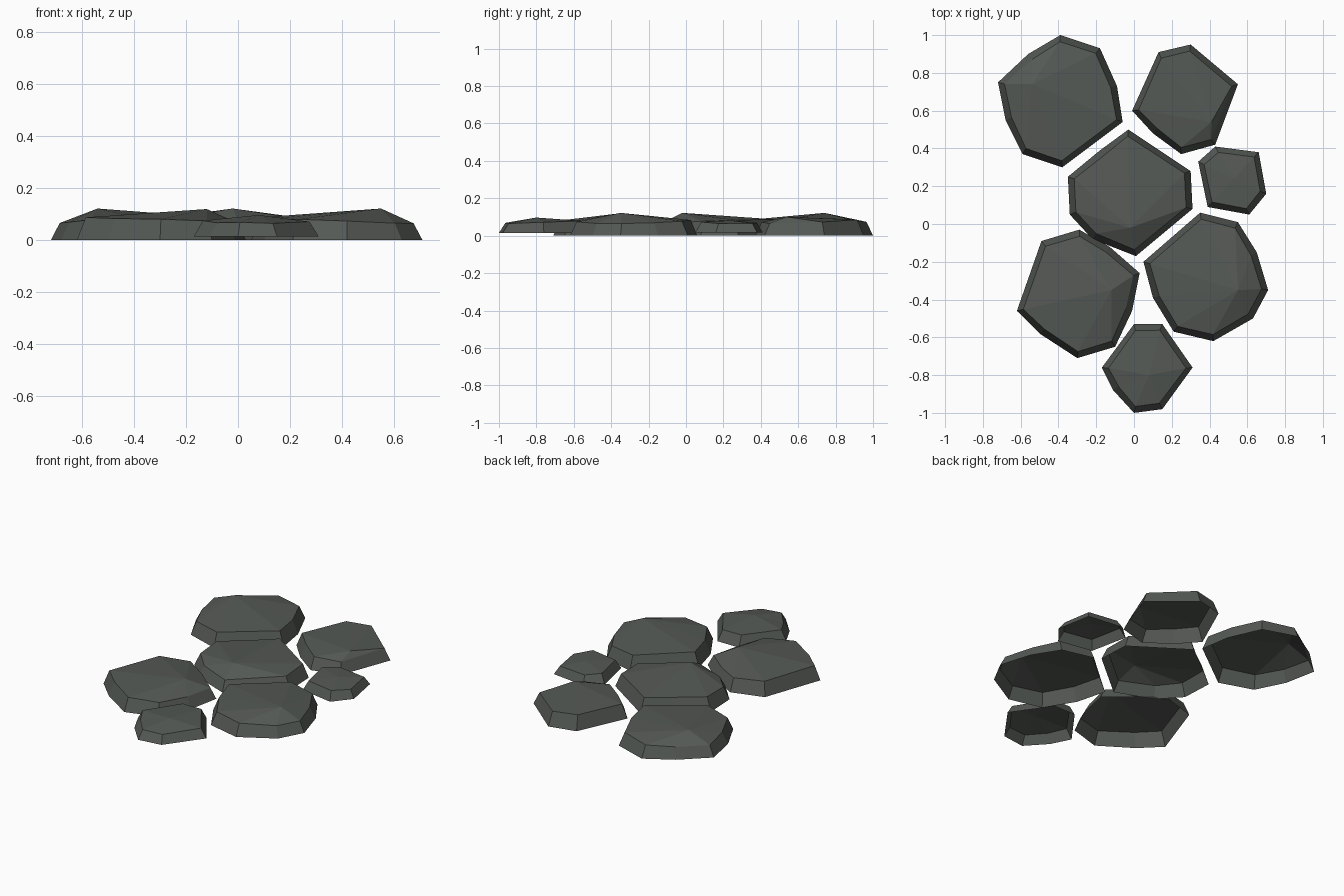
import bpy
from mathutils import Vector

if "Cube" in bpy.data.objects:
    bpy.data.objects.remove(bpy.data.objects["Cube"])

slate = bpy.data.materials.new("dark slate")
slate.diffuse_color = (0.09, 0.10, 0.09, 1)
slate.use_nodes = True
slate.node_tree.nodes["Principled BSDF"].inputs["Base Color"].default_value = slate.diffuse_color


def stone(name, outline, peak, base=0.0, near=0.065, far=0.088, inset=0.035):
    """Open-bottomed slab: tapered walls, uneven rim and an off-centre peak."""
    pts = [Vector(p) for p in outline]
    n = len(pts)
    mid = sum(pts, Vector((0, 0))) / n
    top = Vector(peak[:2])
    dists = [(p - top).length for p in pts]
    lo, hi = min(dists), max(dists)
    verts = [(p.x, p.y, base) for p in pts]
    for p, d in zip(pts, dists):
        q = p + (mid - p).normalized() * inset
        verts.append((q.x, q.y, near + (far - near) * (d - lo) / (hi - lo)))
    verts.append(peak)
    faces = []
    for i in range(n):
        j = (i + 1) % n
        # outlines run clockwise seen from above
        faces.append((j, i, n + i, n + j))
        faces.append((n + j, n + i, 2 * n))
    mesh = bpy.data.meshes.new(name)
    mesh.from_pydata(verts, [], faces)
    mesh.materials.append(slate)
    ob = bpy.data.objects.new(name, mesh)
    bpy.context.collection.objects.link(ob)


# back pair
stone("back_left_stone",
      [(-.72, .75), (-.56, .90), (-.39, 1.0), (-.18, .93), (-.09, .73),
       (-.06, .54), (-.38, .30), (-.59, .37), (-.68, .55)], (-.54, .74, .122))
stone("back_right_stone",
      [(.13, .91), (.30, .95), (.55, .74), (.43, .42), (.25, .37),
       (.10, .48), (-.01, .60)], (.41, .54, .10))
# middle
stone("centre_stone",
      [(-.03, .50), (.30, .28), (.31, .08), (.01, -.17), (-.22, -.08),
       (-.34, .05), (-.35, .25), (-.18, .39)], (-.02, -.02, .122))
stone("small_right_stone",
      [(.43, .41), (.66, .38), (.70, .16), (.61, .05), (.39, .09),
       (.34, .33)], (.53, .24, .082), base=.018, far=.075)
# front pair
stone("front_left_stone",
      [(-.29, -.03), (-.13, -.12), (.03, -.26), (-.01, -.46), (-.10, -.65),
       (-.30, -.71), (-.50, -.58), (-.62, -.46), (-.49, -.09)], (-.12, -.35, .12))
stone("front_right_stone",
      [(.35, .06), (.55, .01), (.65, -.15), (.71, -.35), (.63, -.50),
       (.42, -.62), (.21, -.57), (.10, -.39), (.05, -.20)], (.55, -.35, .122))
# front tip
stone("front_small_stone",
      [(0, -.53), (.15, -.53), (.31, -.76), (.15, -.98), (0, -1.0),
       (-.11, -.88), (-.17, -.76)], (.08, -.80, .097), base=.015, far=.08)
